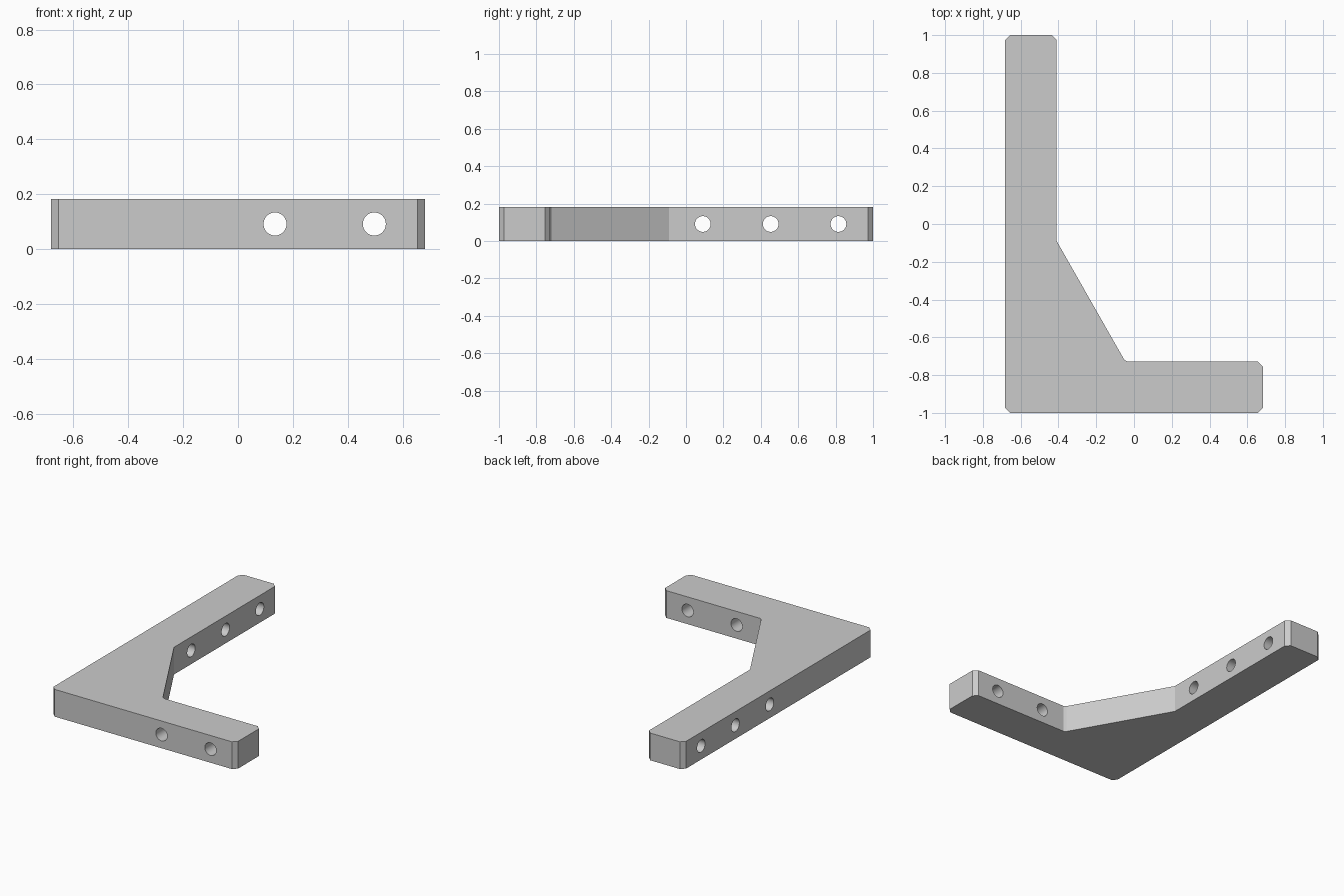
import bpy, bmesh
from math import pi

if "Cube" in bpy.data.objects:
    bpy.data.objects.remove(bpy.data.objects["Cube"])

H = 0.182   # thickness
C = 0.027   # corner chamfer
W = 0.273   # arm width
X, Y = 0.682, 1.0

# Bracket outline, counter-clockwise, with chamfered corners
outline = [
    (-X + C, -Y), (X - C, -Y), (X, -Y + C),
    (X, -Y + W - C), (X - C, -Y + W),
    (-0.037, -Y + W), (-0.052, -Y + W + 0.009),
    (-X + W, -0.091),
    (-X + W, Y - C), (-X + W - C, Y), (-X + C, Y), (-X, Y - C),
    (-X, -Y + C),
]
bm = bmesh.new()
face = bm.faces.new([bm.verts.new((x, y, 0)) for x, y in outline])
top = bmesh.ops.extrude_face_region(bm, geom=[face])["geom"]
bmesh.ops.translate(bm, vec=(0, 0, H),
                    verts=[v for v in top if isinstance(v, bmesh.types.BMVert)])
bmesh.ops.recalc_face_normals(bm, faces=bm.faces)
mesh = bpy.data.meshes.new("corner_bracket")
bm.to_mesh(mesh)
bm.free()
bracket = bpy.data.objects.new("corner_bracket", mesh)
bpy.context.collection.objects.link(bracket)


def drill(location, rotation):
    """Cut one round bolt hole through an arm."""
    bpy.ops.mesh.primitive_cylinder_add(vertices=48, radius=0.042, depth=0.5,
                                        location=location, rotation=rotation)
    cutter = bpy.context.object
    cutter.name = "hole_cutter"
    cutter.hide_render = True
    mod = bracket.modifiers.new("bolt_hole", 'BOOLEAN')
    mod.operation = 'DIFFERENCE'
    mod.solver = 'EXACT'
    mod.object = cutter
    bpy.context.view_layer.objects.active = bracket
    bpy.ops.object.modifier_apply(modifier=mod.name)
    bpy.data.objects.remove(cutter)


# Holes through the short arm, then the long arm
for x in (0.135, 0.497):
    drill((x, -Y + W / 2, H / 2), (pi / 2, 0, 0))
for y in (0.09, 0.453, 0.815):
    drill((-X + W / 2, y, H / 2), (0, pi / 2, 0))

# Smooth hole walls, sharp bracket edges
bpy.ops.object.select_all(action='DESELECT')
bracket.select_set(True)
bpy.context.view_layer.objects.active = bracket
bpy.ops.object.shade_smooth_by_angle(angle=pi / 9)
